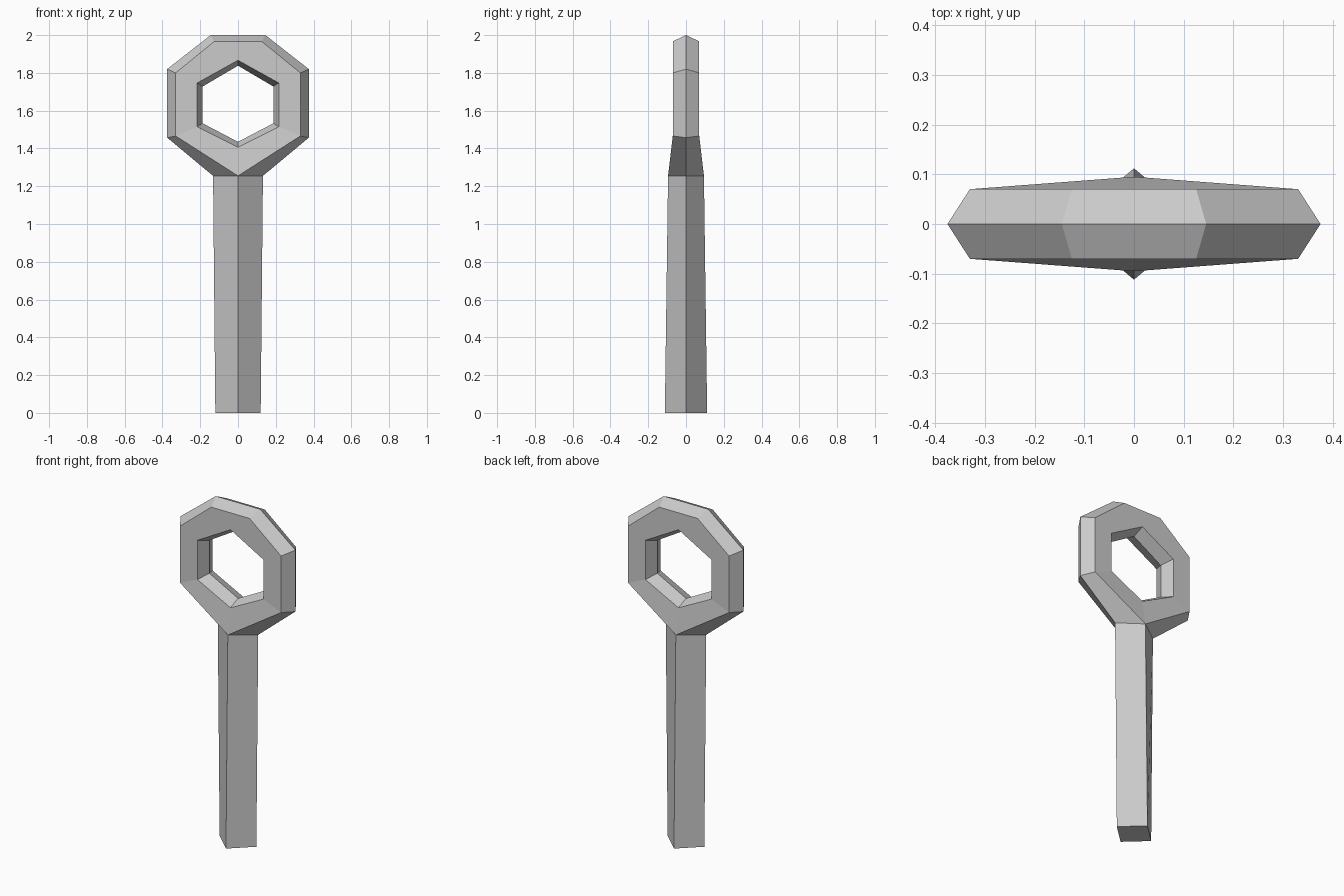
import bpy, bmesh

if "Cube" in bpy.data.objects:
    bpy.data.objects.remove(bpy.data.objects["Cube"])


def quarter_object(name, rings, cap_first=False):
    """Skin between matching point rows (x >= 0, y <= 0), then mirror in x and y."""
    bm = bmesh.new()
    cache = {}

    def vert(p):
        if p not in cache:
            cache[p] = bm.verts.new(p)
        return cache[p]

    for a, b in zip(rings, rings[1:]):
        for i in range(len(a) - 1):
            loop = list(dict.fromkeys([a[i], a[i + 1], b[i + 1], b[i]]))
            bm.faces.new([vert(p) for p in loop])
    if cap_first:
        bm.faces.new([vert(p) for p in rings[0]] + [vert((0, 0, rings[0][0][2]))])
    # full solid: mirror geometry across x, then y
    for axis in ((1, 0, 0), (0, 1, 0)):
        bmesh.ops.mirror(bm, geom=bm.verts[:] + bm.edges[:] + bm.faces[:],
                         merge_dist=0.0, axis='X' if axis[0] else 'Y')
        bmesh.ops.remove_doubles(bm, verts=bm.verts[:], dist=0.0005)
    bmesh.ops.recalc_face_normals(bm, faces=bm.faces[:])
    me = bpy.data.meshes.new(name)
    bm.to_mesh(me)
    bm.free()
    ob = bpy.data.objects.new(name, me)
    bpy.context.collection.objects.link(ob)
    return ob


def row(y, pts):
    return [(x, y, z) for x, z in pts]


# shaft: tapered diamond bar
TOP = 1.255
quarter_object("shaft", [[(0, -0.112, 0), (0.12, 0, 0)],
                         [(0, -0.095, TOP), (0.132, 0, TOP)]], cap_first=True)

# ring head: outer ridge, front outline, hole outline, hole ridge
outer = row(0, [(0, 2.0), (0.145, 2.0), (0.375, 1.82), (0.375, 1.457), (0.132, TOP)])
front = row(-0.07, [(0, 1.967), (0.125, 1.967), (0.33, 1.8), (0.33, 1.466)])
front.append((0, -0.095, TOP))
hole = row(-0.07, [(0, 1.867), (0, 1.867), (0.216, 1.747), (0.216, 1.515), (0, 1.406)])
inner = row(0, [(0, 1.838), (0, 1.838), (0.187, 1.728), (0.187, 1.533), (0, 1.435)])


def head_rows(a, b):
    return [a, b]


# repeated hole point turns its first strip quad into a triangle or nothing
hole_rows = [hole[1:], inner[1:]]
head = quarter_object("ring_head", head_rows(outer, front) + [hole])
quarter_object("hole_bevel", hole_rows)
